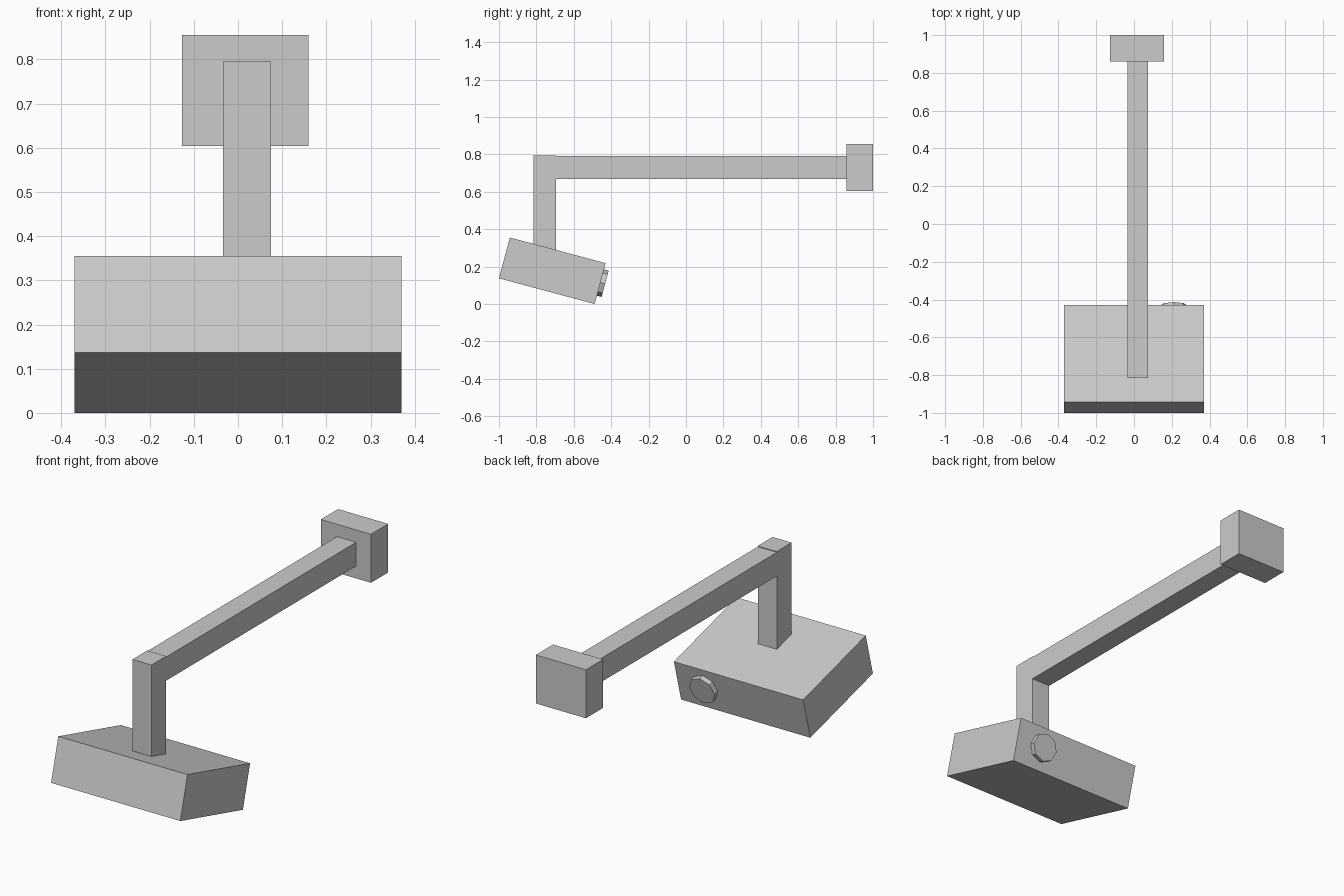
import bpy, bmesh
from math import radians
from mathutils import Matrix, Vector

if "Cube" in bpy.data.objects:
    bpy.data.objects.remove(bpy.data.objects["Cube"])


def finish(name, bm):
    mesh = bpy.data.meshes.new(name)
    bm.to_mesh(mesh)
    bm.free()
    obj = bpy.data.objects.new(name, mesh)
    bpy.context.collection.objects.link(obj)
    return obj


def box_bm(lo, hi):
    lo, hi = Vector(lo), Vector(hi)
    bm = bmesh.new()
    bmesh.ops.create_cube(bm, size=1, matrix=Matrix.Translation((lo + hi) / 2) @ Matrix.Diagonal((*(hi - lo), 1)))
    return bm


# Wall mount, horizontal arm and drop post
finish("wall_mount", box_bm((-0.127, 0.859, 0.604), (0.16, 1.0, 0.855)))
finish("horizontal_arm", box_bm((-0.034, -0.694, 0.668), (0.075, 0.859, 0.791)))
finish("drop_post", box_bm((-0.034, -0.815, 0.22), (0.075, -0.694, 0.795)))

# Tilted head, with stripes cut flush into both side faces
tilt = Matrix.Translation((0, -0.715, 0.1775)) @ Matrix.Rotation(radians(-15), 4, 'X')
stripes = [0.073, 0.011, -0.052]
half_len, half_thick = 0.241, 0.0125
bm = box_bm((-0.37, -0.265, -0.113), (0.37, 0.265, 0.113))


def cut(co, no):
    geom = bm.verts[:] + bm.edges[:] + bm.faces[:]
    bmesh.ops.bisect_plane(bm, geom=geom, plane_co=co, plane_no=no)


for s in (-1, 1):
    cut((0, s * half_len, 0), (0, 1, 0))
    for z in stripes:
        cut((0, 0, z + s * half_thick), (0, 0, 1))
for f in bm.faces:
    c = f.calc_center_median()
    if abs(c.x) > 0.369 and abs(c.y) < half_len and any(abs(c.z - z) < half_thick for z in stripes):
        f.material_index = 1
bm.transform(tilt)
head = finish("tilted_head", bm)
for name, v in (("light_grey", 0.8), ("stripe_grey", 0.55)):
    mat = bpy.data.materials.new(name)
    mat.diffuse_color = (v, v, v, 1)
    mat.use_nodes = True
    mat.node_tree.nodes["Principled BSDF"].inputs["Base Color"].default_value = mat.diffuse_color
    head.data.materials.append(mat)

# Octagonal knob on the back of the head
bm = bmesh.new()
place = tilt @ Matrix.Translation((0.211, 0.273, 0.006)) @ Matrix.Rotation(radians(90), 4, 'X')
bmesh.ops.create_cone(bm, cap_ends=True, segments=8, radius1=0.073, radius2=0.073, depth=0.036, matrix=place)
finish("back_knob", bm)
